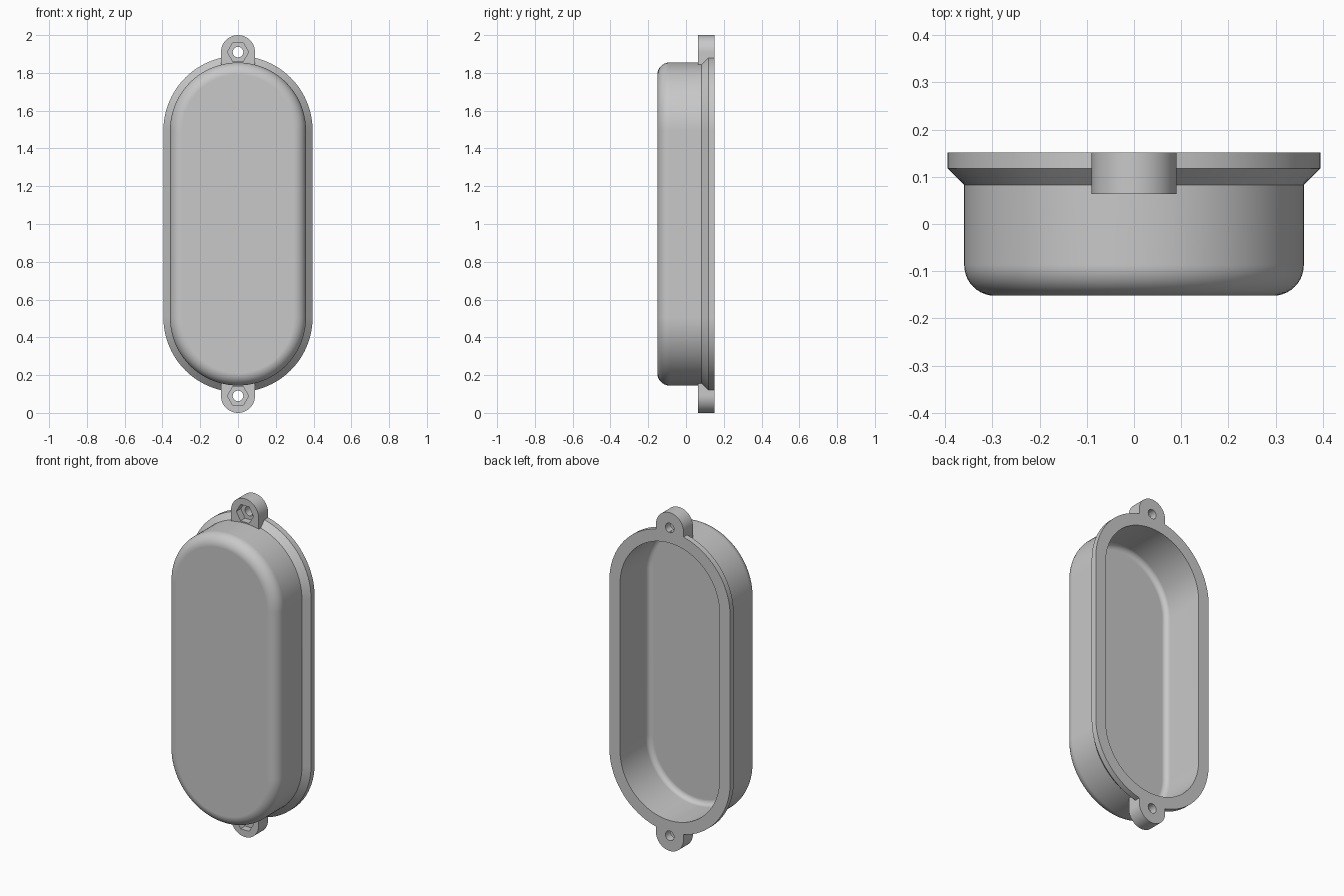
import bpy
import bmesh
from math import sin, cos, pi, radians

cube = bpy.data.objects.get("Cube")
if cube:
    bpy.data.objects.remove(cube, do_unlink=True)

MID = 1.0          # height of the cover's centre
STRAIGHT = 0.495   # centre to end-arc centre
BACK = 0.152
FRONT = -0.152
WALL = 0.035
BODY_R = 0.36
FLANGE_R = 0.395
FILLET = 0.065
EAR_R = 0.09
EAR_Z = 0.91       # ear centre, measured from the middle

grey = bpy.data.materials.new("plain grey")
grey.use_nodes = True
grey.diffuse_color = (0.58, 0.58, 0.58, 1)
grey.node_tree.nodes["Principled BSDF"].inputs["Base Color"].default_value = (0.58, 0.58, 0.58, 1)


def arc(radius, start, end, steps, cx=0, cz=0):
    """Points along an arc, both ends included."""
    angles = [start + (end - start) * i / steps for i in range(steps + 1)]
    return [(cx + radius * cos(a), cz + radius * sin(a)) for a in angles]


def loft(name, rings):
    """Solid through rings of (outline, y), capped at both ends."""
    bm = bmesh.new()
    loops = [[bm.verts.new((x, y, z)) for x, z in pts] for pts, y in rings]
    for a, b in zip(loops, loops[1:]):
        for i in range(len(a)):
            j = (i + 1) % len(a)
            bm.faces.new((a[i], a[j], b[j], b[i]))
    bm.faces.new(loops[0])
    bm.faces.new(loops[-1])
    bmesh.ops.recalc_face_normals(bm, faces=bm.faces)
    mesh = bpy.data.meshes.new(name)
    bm.to_mesh(mesh)
    bm.free()
    mesh.materials.append(grey)
    obj = bpy.data.objects.new(name, mesh)
    bpy.context.collection.objects.link(obj)
    return obj


def prism(name, pts, y0, y1):
    return loft(name, [(pts, y0), (pts, y1)])


def combine(target, tool, operation):
    """Apply a boolean and discard the tool."""
    bpy.context.view_layer.objects.active = target
    mod = target.modifiers.new(operation.lower(), 'BOOLEAN')
    mod.operation = operation
    mod.solver = 'EXACT'
    mod.object = tool
    bpy.ops.object.modifier_apply(modifier=mod.name)
    bpy.data.objects.remove(tool, do_unlink=True)


def capsule(radius):
    """Upright rounded-end outline."""
    return (arc(radius, 0, pi, 40, 0, MID + STRAIGHT)
            + arc(radius, pi, 2 * pi, 40, 0, MID - STRAIGHT))


# Cover section: inner floor, rim, bevelled flange, outer wall, rounded front
inner_fillet = FILLET - WALL
section = arc(inner_fillet, -pi / 2, 0, 8,
              BODY_R - FILLET, FRONT + FILLET)
section += [(BODY_R - WALL, BACK), (FLANGE_R, BACK),
            (FLANGE_R, 0.118), (BODY_R, 0.083)]
section += arc(FILLET, 0, -pi / 2, 10, BODY_R - FILLET, FRONT + FILLET)
cover = loft("cover", [(capsule(r), y) for r, y in section])

# Screw ears at both ends, each with a through hole and hexagonal nut pocket
for side in (1, -1):
    z = MID + side * EAR_Z
    root = MID + side * 0.832
    ear_outline = [(x, z + side * h) for x, h in arc(EAR_R, 0, pi, 32)]
    ear_outline += [(-EAR_R, root), (EAR_R, root)]
    combine(cover, prism("screw_ear", ear_outline, 0.064, BACK), 'UNION')
    hole = arc(0.028, 0, 2 * pi, 32, 0, z)[:-1]
    combine(cover, prism("screw_hole", hole, -0.1, 0.3), 'DIFFERENCE')
    hexagon = arc(0.056, 0, 2 * pi, 6, 0, z)[:-1]
    combine(cover, prism("nut_pocket", hexagon, 0.03, 0.106), 'DIFFERENCE')

# Smooth curves, crisp edges, level flats
bpy.ops.object.select_all(action='DESELECT')
cover.select_set(True)
bpy.context.view_layer.objects.active = cover
bpy.ops.object.shade_smooth_by_angle(angle=radians(30))
flats = cover.modifiers.new("level flats", 'WEIGHTED_NORMAL')
flats.keep_sharp = True
